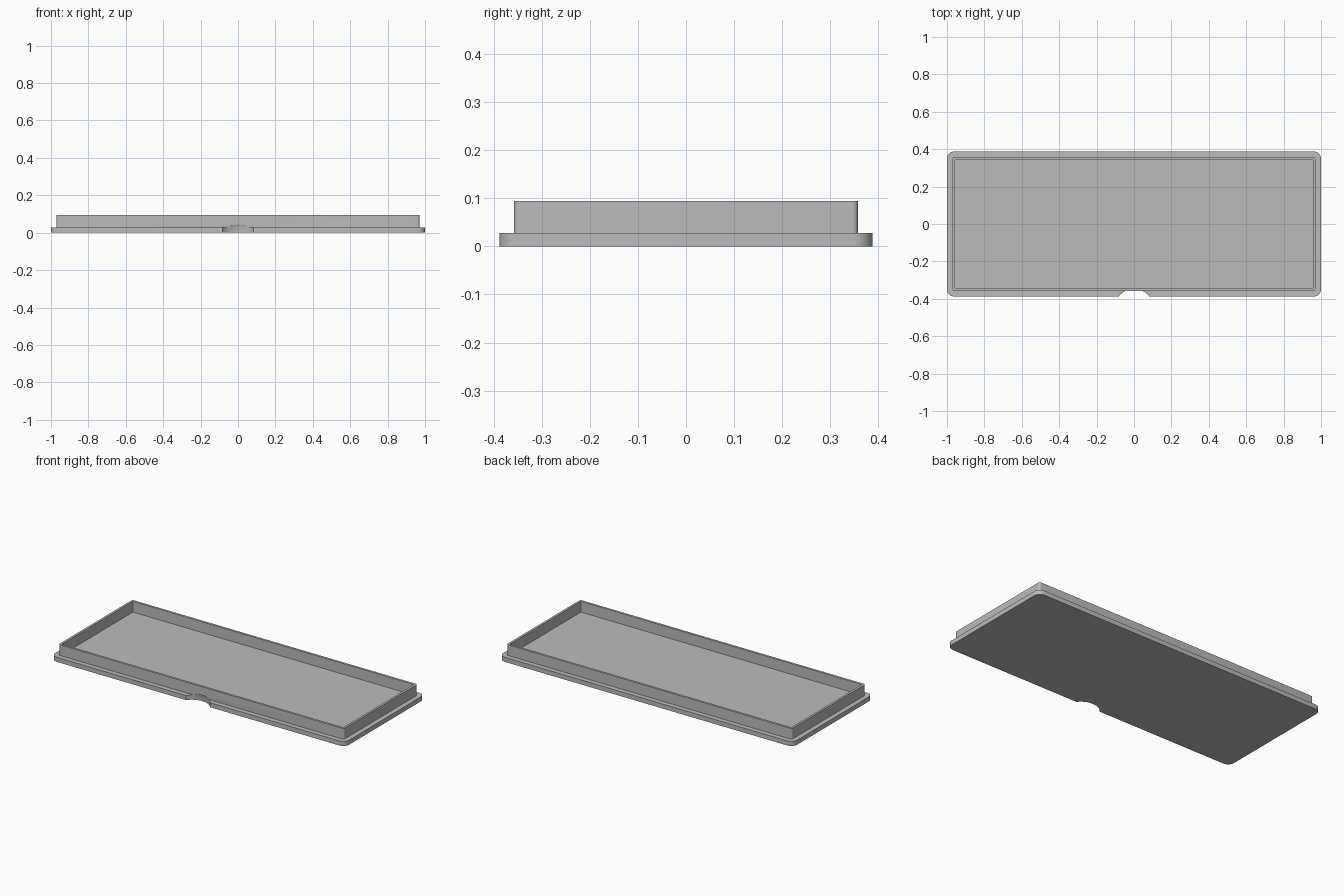
import bpy, bmesh, math

if "Cube" in bpy.data.objects:
    bpy.data.objects.remove(bpy.data.objects["Cube"])

# Single flat grey material
grey = bpy.data.materials.new("plain grey")
grey.use_nodes = True
colour = (0.5, 0.5, 0.5, 1)
grey.diffuse_color = colour
grey.node_tree.nodes["Principled BSDF"].inputs["Base Color"].default_value = colour


def rounded_rect(hx, hy, r, z, steps=8):
    """Counter-clockwise points of a rounded rectangle."""
    pts = []
    for k, (sx, sy) in enumerate([(1, 1), (-1, 1), (-1, -1), (1, -1)]):
        for i in range(steps + 1):
            a = (k + i / steps) * math.pi / 2
            pts.append((sx * (hx - r) + r * math.cos(a),
                        sy * (hy - r) + r * math.sin(a), z))
    return pts


def circle(cy, r, z, steps=64):
    return [(r * math.cos(2 * math.pi * i / steps),
             cy + r * math.sin(2 * math.pi * i / steps), z) for i in range(steps)]


def loft(name, loops):
    """Solid skinned through stacked loops and capped at both ends."""
    bm = bmesh.new()
    rings = [[bm.verts.new(p) for p in loop] for loop in loops]
    for low, high in zip(rings, rings[1:]):
        for i in range(len(low)):
            j = (i + 1) % len(low)
            bm.faces.new((low[i], low[j], high[j], high[i]))
    bm.faces.new(rings[0][::-1])
    bm.faces.new(rings[-1])
    bmesh.ops.recalc_face_normals(bm, faces=bm.faces)
    mesh = bpy.data.meshes.new(name)
    bm.to_mesh(mesh)
    bm.free()
    mesh.materials.append(grey)
    obj = bpy.data.objects.new(name, mesh)
    bpy.context.collection.objects.link(obj)
    return obj


# Lid: base plate, raised rim and recessed floor
PLATE_TOP, RIM_TOP = 0.028, 0.094
lid = loft("tray_lid", [
    rounded_rect(1, 0.388, 0.04, 0),
    rounded_rect(1, 0.388, 0.04, PLATE_TOP),
    rounded_rect(0.97, 0.358, 0.012, PLATE_TOP),
    rounded_rect(0.97, 0.358, 0.012, RIM_TOP),
    rounded_rect(0.956, 0.344, 0.003, RIM_TOP),
    rounded_rect(0.956, 0.344, 0.003, PLATE_TOP),
])

# Thumb notch at the front edge, biting slightly into the rim
cutter = loft("notch_cutter", [
    circle(-0.45, 0.103, -0.05),
    circle(-0.45, 0.103, 0.034),
    circle(-0.45, 0.099, 0.042),
])
cutter.hide_render = True
cut = lid.modifiers.new("thumb notch", 'BOOLEAN')
cut.operation = 'DIFFERENCE'
cut.solver = 'EXACT'
cut.object = cutter

bpy.ops.object.select_all(action='DESELECT')
bpy.context.view_layer.objects.active = lid
lid.select_set(True)
bpy.ops.object.modifier_apply(modifier=cut.name)
bpy.data.objects.remove(cutter)
bpy.ops.object.shade_smooth_by_angle(angle=math.radians(30))
